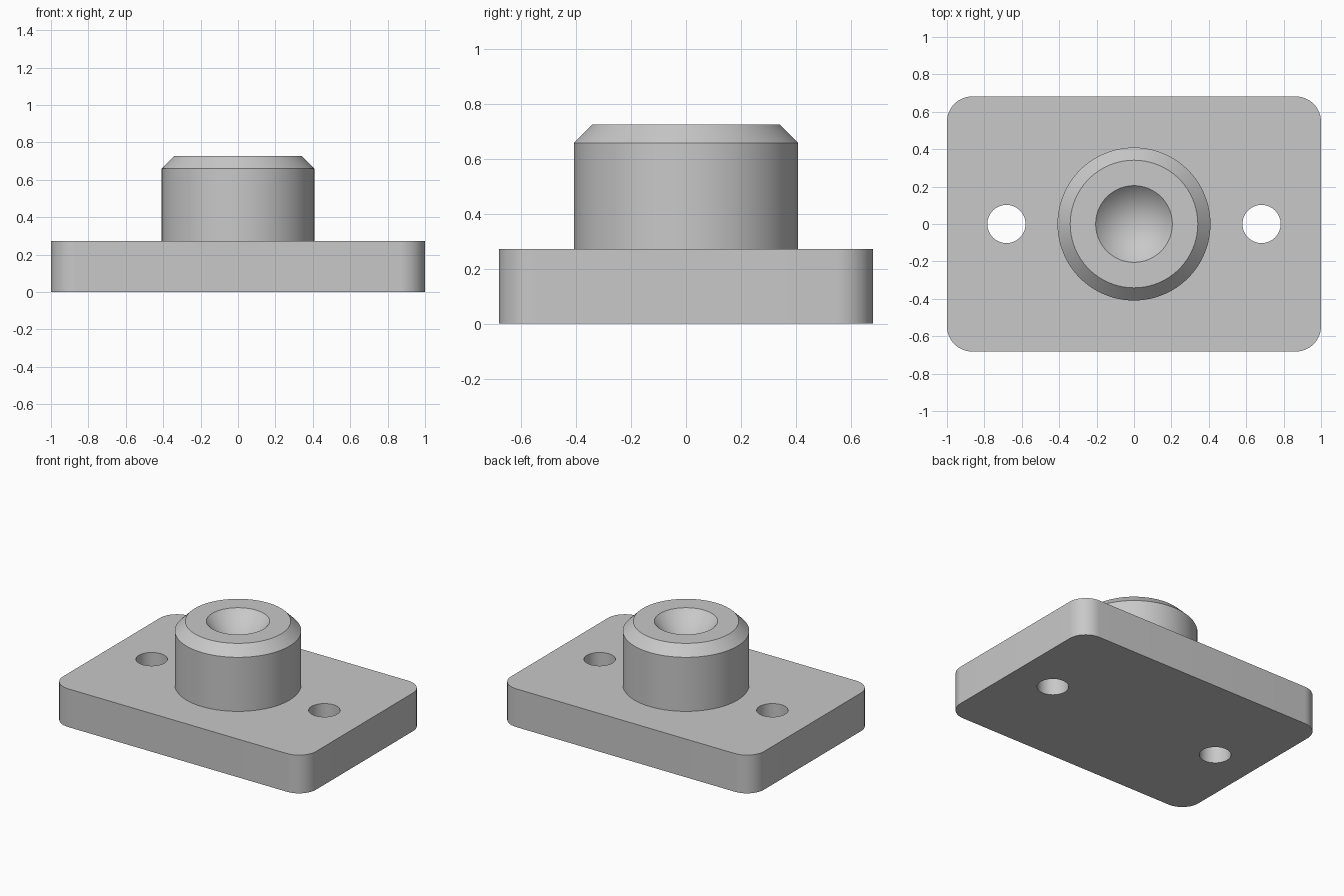
import bpy
import bmesh
import math
from mathutils import Matrix

# Overall dimensions
LENGTH, WIDTH, THICK = 2.0, 1.364, 0.273
CORNER, HOLE_R, HOLE_X = 0.136, 0.102, 0.682
BOSS_R, TOP, CHAMFER = 0.409, 0.727, 0.068
RECESS_R, RECESS_DEPTH = 0.205, 0.215

cube = bpy.data.objects.get("Cube")
if cube:
    bpy.data.objects.remove(cube, do_unlink=True)

steel = bpy.data.materials.new("plain_grey")
steel.use_nodes = True
GREY = (0.58, 0.58, 0.58, 1)
steel.diffuse_color = GREY
steel.node_tree.nodes["Principled BSDF"].inputs["Base Color"].default_value = GREY


def make_object(name, bm):
    bmesh.ops.recalc_face_normals(bm, faces=bm.faces)
    mesh = bpy.data.meshes.new(name)
    bm.to_mesh(mesh)
    bm.free()
    mesh.materials.append(steel)
    obj = bpy.data.objects.new(name, mesh)
    bpy.context.collection.objects.link(obj)
    return obj


def activate(obj):
    bpy.ops.object.select_all(action="DESELECT")
    obj.select_set(True)
    bpy.context.view_layer.objects.active = obj


def smooth(obj):
    activate(obj)
    bpy.ops.object.shade_smooth_by_angle(angle=math.radians(30))


# Base plate: box with rounded vertical corners
bm = bmesh.new()
bmesh.ops.create_cube(bm, size=1)
bmesh.ops.scale(bm, vec=(LENGTH, WIDTH, THICK), verts=bm.verts)
bmesh.ops.translate(bm, vec=(0, 0, THICK / 2), verts=bm.verts)
uprights = [e for e in bm.edges if abs(e.verts[0].co.z - e.verts[1].co.z) > THICK / 2]
bmesh.ops.bevel(bm, geom=uprights, offset=CORNER, offset_type="OFFSET",
                segments=16, profile=0.5, affect="EDGES")
plate = make_object("base_plate", bm)

# Two through holes for screws
bm = bmesh.new()
for side in (-1, 1):
    bmesh.ops.create_cone(bm, cap_ends=True, segments=64, radius1=HOLE_R,
                          radius2=HOLE_R, depth=1,
                          matrix=Matrix.Translation((side * HOLE_X, 0, THICK / 2)))
cutter = make_object("screw_hole_cutter", bm)
cutter.hide_render = True
cut = plate.modifiers.new("screw_holes", "BOOLEAN")
cut.operation = "DIFFERENCE"
cut.solver = "EXACT"
cut.object = cutter
activate(plate)
bpy.ops.object.modifier_apply(modifier=cut.name)
bpy.data.objects.remove(cutter, do_unlink=True)
smooth(plate)

# Round boss: chamfered rim and conical recess, turned from one profile
profile = [(0, THICK / 2), (BOSS_R, THICK / 2), (BOSS_R, TOP - CHAMFER),
           (BOSS_R - CHAMFER, TOP), (RECESS_R, TOP), (0, TOP - RECESS_DEPTH)]
bm = bmesh.new()
points = [bm.verts.new((r, 0, z)) for r, z in profile]
edges = [bm.edges.new(pair) for pair in zip(points, points[1:])]
bmesh.ops.spin(bm, geom=points + edges, cent=(0, 0, 0), axis=(0, 0, 1),
               angle=math.tau, steps=96)
bmesh.ops.remove_doubles(bm, verts=bm.verts, dist=0.0005)
boss = make_object("round_boss", bm)
smooth(boss)
